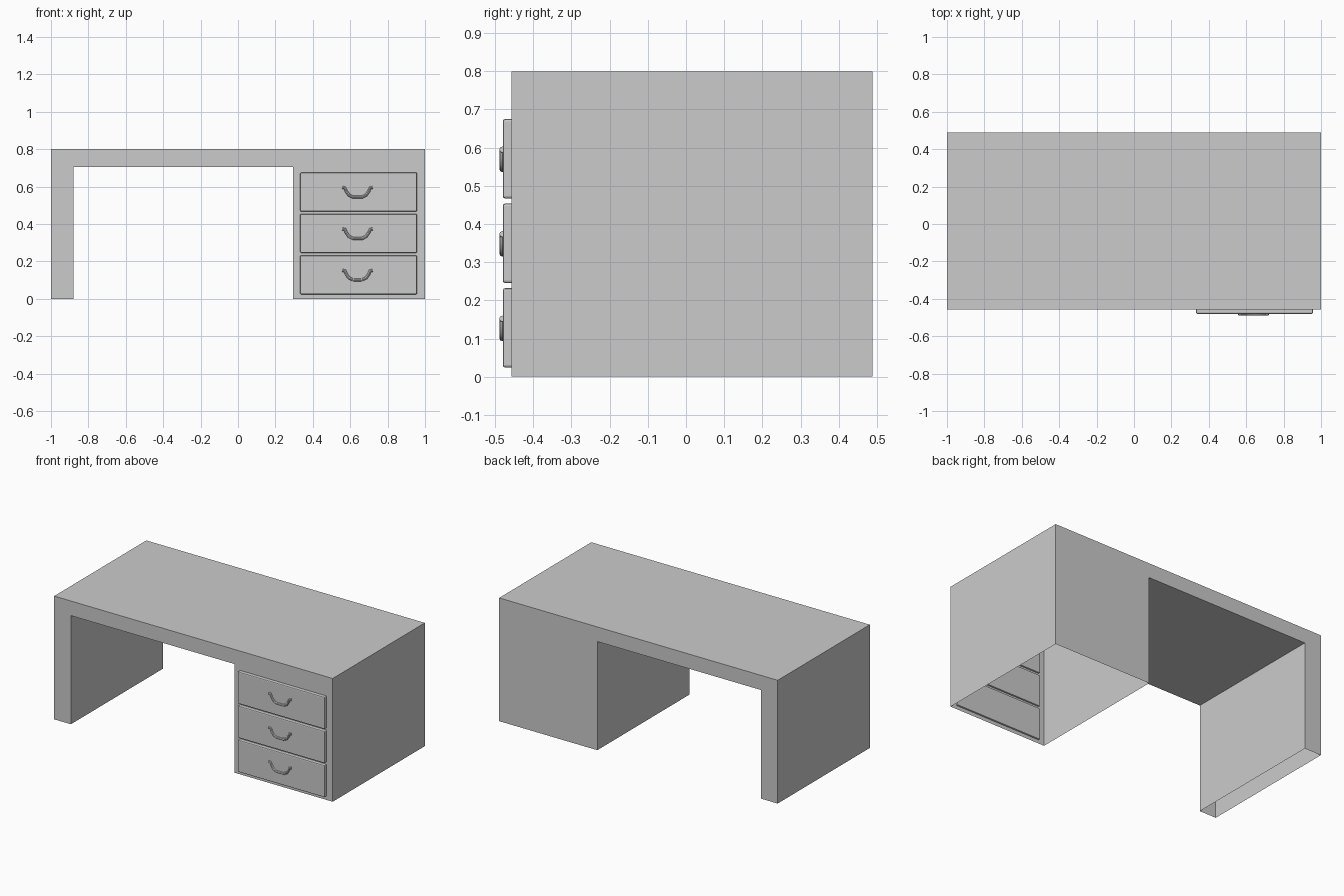
import bpy, bmesh

if "Cube" in bpy.data.objects:
    bpy.data.objects.remove(bpy.data.objects["Cube"])

FRONT, BACK = -0.457, 0.488


def finish(bm, name):
    mesh = bpy.data.meshes.new(name)
    bm.to_mesh(mesh)
    bm.free()
    obj = bpy.data.objects.new(name, mesh)
    bpy.context.collection.objects.link(obj)
    return obj


# Desk shell: arch-shaped profile swept front to back, open under leg and pedestal
profile = [(-1, 0), (-0.88, 0), (-0.88, 0.705), (0.295, 0.705),
           (0.295, 0), (1, 0), (1, 0.8), (-1, 0.8)]
bm = bmesh.new()
face = bm.faces.new([bm.verts.new((x, FRONT, z)) for x, z in profile])
ext = bmesh.ops.extrude_face_region(bm, geom=[face], use_keep_orig=True)
verts = [g for g in ext["geom"] if isinstance(g, bmesh.types.BMVert)]
bmesh.ops.translate(bm, verts=verts, vec=(0, BACK - FRONT, 0))
bmesh.ops.recalc_face_normals(bm, faces=bm.faces[:])
bottoms = [f for f in bm.faces if all(v.co.z < 0.001 for v in f.verts)]
bmesh.ops.delete(bm, geom=bottoms, context='FACES')
finish(bm, "desk_shell")


# Drawer front: softly bevelled panel that passes just through the shell
def drawer(name, z0, z1):
    x0, x1, y0, y1 = 0.332, 0.957, -0.48, FRONT + 0.01
    bm = bmesh.new()
    bmesh.ops.create_cube(bm, size=1)
    bmesh.ops.scale(bm, verts=bm.verts[:], vec=(x1 - x0, y1 - y0, z1 - z0))
    bmesh.ops.translate(bm, verts=bm.verts[:],
                        vec=((x0 + x1) / 2, (y0 + y1) / 2, (z0 + z1) / 2))
    bmesh.ops.bevel(bm, geom=bm.edges[:], offset=0.006, segments=2,
                    profile=0.5, affect='EDGES')
    finish(bm, name)


# Handle: half path mirrored about the centre, swept as a round bar
def handle(name, top):
    half = [(0.081, -0.006), (0.068, -0.008), (0.060, -0.026),
            (0.046, -0.046), (0.026, -0.056), (0, -0.057)]
    path = [(-x, z) for x, z in half] + half[-2::-1]
    curve = bpy.data.curves.new(name, 'CURVE')
    curve.dimensions = '3D'
    curve.bevel_depth = 0.008
    curve.bevel_resolution = 2
    curve.use_fill_caps = True
    spline = curve.splines.new('POLY')
    spline.points.add(len(path) - 1)
    for p, (x, z) in zip(spline.points, path):
        p.co = (0.639 + x, -0.481, top + z, 1)
    obj = bpy.data.objects.new(name, curve)
    bpy.context.collection.objects.link(obj)
    bpy.ops.object.select_all(action='DESELECT')
    bpy.context.view_layer.objects.active = obj
    obj.select_set(True)
    bpy.ops.object.convert(target='MESH')
    bpy.ops.object.shade_smooth_by_angle()


# Three stacked drawers
for i, label in enumerate(("bottom", "middle", "top")):
    z = 0.024 + 0.2215 * i
    drawer(label + "_drawer", z, z + 0.208)
    handle(label + "_drawer_handle", z + 0.134)
